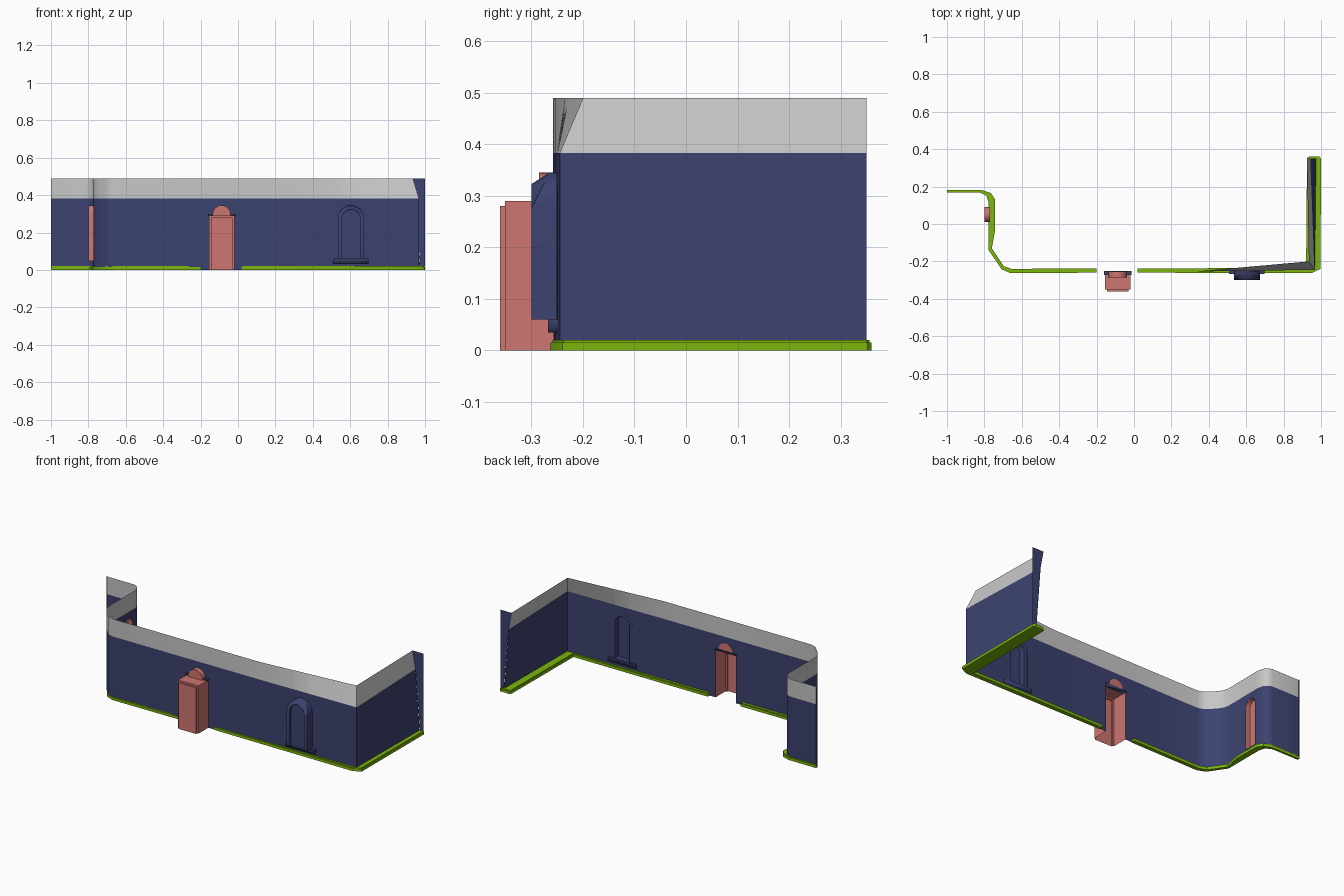
import bpy, bmesh, math
from mathutils import Vector

cube = bpy.data.objects.get("Cube")
if cube:
    bpy.data.objects.remove(cube, do_unlink=True)


def material(name, rgb):
    m = bpy.data.materials.new(name)
    m.use_nodes = True
    m.diffuse_color = (*rgb, 1)
    m.node_tree.nodes["Principled BSDF"].inputs["Base Color"].default_value = (*rgb, 1)
    return m


BLUE = material("navy blue", (0.045, 0.054, 0.16))
GREY = material("light grey", (0.57, 0.57, 0.57))
PINK = material("salmon pink", (0.61, 0.18, 0.16))
GREEN = material("leaf green", (0.2, 0.47, 0.004))


def finish(name, bm, mat, recalc=True):
    bmesh.ops.remove_doubles(bm, verts=bm.verts, dist=0.0003)
    if recalc:
        bmesh.ops.recalc_face_normals(bm, faces=bm.faces)
    me = bpy.data.meshes.new(name)
    bm.to_mesh(me)
    bm.free()
    me.materials.append(mat)
    ob = bpy.data.objects.new(name, me)
    bpy.context.collection.objects.link(ob)
    bpy.ops.object.select_all(action="DESELECT")
    ob.select_set(True)
    bpy.context.view_layer.objects.active = ob
    bpy.ops.object.shade_smooth_by_angle(angle=math.radians(35))
    return ob


def quad(bm, *pts):
    bm.faces.new([bm.verts.new(p) for p in pts])


def loft(name, loops, mat, cap=True, closed=True, bevel=0):
    """Skin successive outlines; the last one can be capped."""
    bm = bmesh.new()
    rows = [[bm.verts.new(p) for p in loop] for loop in loops]
    n = len(rows[0])
    for a, b in zip(rows, rows[1:]):
        for i in range(n if closed else n - 1):
            j = (i + 1) % n
            bm.faces.new((a[i], a[j], b[j], b[i]))
    if cap:
        face = bm.faces.new(rows[-1])
        if bevel:
            edges = [e for e in face.edges if not e.is_boundary]
            bmesh.ops.bevel(bm, geom=edges, offset=bevel, segments=2, affect="EDGES")
    return finish(name, bm, mat)


def box(name, lo, hi, mat):
    corners = [(lo[0], lo[1]), (hi[0], lo[1]), (hi[0], hi[1]), (lo[0], hi[1])]
    ob = loft(name, [[(x, y, z) for x, y in corners] for z in (lo[2], hi[2])], mat)
    bm = bmesh.new()
    bm.from_mesh(ob.data)
    bmesh.ops.holes_fill(bm, edges=bm.edges)
    bmesh.ops.recalc_face_normals(bm, faces=bm.faces)
    bm.to_mesh(ob.data)
    bm.free()


STEPS = 12


def arch(c, r, z0, spring):
    """Round-headed outline as (u, z) pairs."""
    turn = [math.pi * i / STEPS for i in range(STEPS + 1)]
    return [(c - r, z0)] + [(c - r * math.cos(a), spring + r * math.sin(a)) for a in turn] + [(c + r, z0)]


def on_front(pts, y):
    return [(u, y, z) for u, z in pts]


def on_side(pts, x):
    return [(x, u, z) for u, z in pts]


# Openings: centre, half width, sill height, spring height, rounded head
WINDOW = (0.604, 0.048, 0.06, 0.275, True)
DOOR = (-0.0875, 0.0675, 0.0, 0.29, False)
SIDE_DOOR = (0.05, 0.04, 0.048, 0.305, True)

# Wall plan: base, band height and top positions
BAND, TOP, FOOT = 0.383, 0.49, 0.016
left_plan = [(-1, .175), (-.82, .175), (-.8, .168), (-.785, .155), (-.775, .135),
             (-.77, .11), (-.772, -.14), (-.762, -.17), (-.745, -.195),
             (-.705, -.237), (-.685, -.25), (-.655, -.258), (.33, -.254)]
plan = [(p, p, p) for p in left_plan]
plan += [((.967, -.245), (.967, -.245), (.935, -.2)),
         ((.975, .35), (.945, .35), (.925, .35))]
holes = {5: (1, [SIDE_DOOR]), 11: (0, [DOOR]), 12: (0, [WINDOW])}


def head(hole, u):
    c, r, z0, spring, rounded = hole
    return spring + (math.sqrt(max(0, r * r - (u - c) ** 2)) if rounded else 0)


wall, band = bmesh.new(), bmesh.new()
for k, (a, b) in enumerate(zip(plan, plan[1:])):
    axis, cuts = holes.get(k, (0, []))
    start, end = a[0][axis], b[0][axis]
    ts = [0, 1]
    for c, r, *_ in cuts:
        us = [c - r * math.cos(math.pi * i / STEPS) for i in range(STEPS + 1)]
        if k == 11:
            us += [-0.2, 0.02]
        ts += [(u - start) / (end - start) for u in us]
    ts.sort()
    for t0, t1 in zip(ts, ts[1:]):
        b0, m0, h0, b1, m1, h1 = [Vector(a[i]).lerp(Vector(b[i]), t) for t in (t0, t1) for i in range(3)]

        def at(base, mid, z):
            return (*base.lerp(mid, max(0, z / BAND)), z)

        mid_u = (b0[axis] + b1[axis]) / 2
        foot = 0 if k == 11 and -0.2 < mid_u < 0.02 else FOOT
        hole = next((h for h in cuts if abs(mid_u - h[0]) < h[1]), None)
        spans = [(foot, foot, BAND, BAND)]
        if hole:
            spans = [(head(hole, b0[axis]), head(hole, b1[axis]), BAND, BAND)]
            if hole[2] > foot:
                spans.append((foot, foot, hole[2], hole[2]))
        for l0, l1, u0, u1 in spans:
            quad(wall, at(b0, m0, l0), at(b1, m1, l1), at(b1, m1, u1), at(b0, m0, u0))
        quad(band, (*m0, BAND), (*m1, BAND), (*h1, TOP), (*h0, TOP))
finish("wall", wall, BLUE, False)
finish("upper_band", band, GREY, False)

# End flanges closing the wall
flange = bmesh.new()
quad(flange, (.975, .35, .02), (1, .35, .02), (1, .35, BAND), (.945, .35, BAND))
quad(flange, (.945, .35, BAND), (1, .35, BAND), (1, .35, TOP), (.925, .35, TOP))
quad(flange, (-1, .169, .01), (-1, .183, .01), (-1, .183, TOP), (-1, .169, TOP))
finish("end_flanges", flange, BLUE)


# Skirting along the foot of the wall, broken at the door
def skirting(name, outer, inner):
    bm = bmesh.new()
    face = bm.faces.new([bm.verts.new((*p, 0)) for p in outer + inner[::-1]])
    made = bmesh.ops.extrude_face_region(bm, geom=[face])["geom"]
    bmesh.ops.translate(bm, vec=(0, 0, .02), verts=[v for v in made if isinstance(v, bmesh.types.BMVert)])
    rim = [e for e in bm.edges if all(v.co.z > .01 for v in e.verts)]
    bmesh.ops.bevel(bm, geom=rim, offset=.004, segments=2, affect="EDGES")
    bmesh.ops.triangulate(bm, faces=[f for f in bm.faces if len(f.verts) > 4])
    finish(name, bm, GREEN)


skirting("left_skirting",
         [(-1, .169), (-.825, .169), (-.79, .152), (-.777, .115), (-.777, -.14),
          (-.708, -.242), (-.66, -.263), (-.2, -.26)],
         [(-1, .182), (-.815, .182), (-.765, .165), (-.742, .13), (-.742, -.03),
          (-.76, -.13), (-.697, -.225), (-.655, -.24), (-.2, -.237)])
skirting("right_skirting",
         [(.02, -.26), (.95, -.263), (.997, -.24), (1, .352), (.99, .36)],
         [(.02, -.237), (.92, -.236), (.925, .352), (.935, .36)])

# Front door: deep box open to the inside, arched fanlight and lintel
c, r, z0, spring, _ = DOOR
frame = [(c - r, z0), (c - r, spring), (c + r, spring), (c + r, z0)]
loft("door_box", [on_front(frame, -.256), on_front(frame, -.361)], PINK, closed=False, bevel=.01)
fan = arch(c, .048, .292, .297)
loft("door_fanlight", [on_front(fan, -.254), on_front(fan, -.285)], PINK)
loft("door_fanlight_back", [on_front(fan, -.256), on_front(fan, -.254)], PINK)
box("door_lintel", (c - .073, -.272, .289), (c + .073, -.25, .299), BLUE)

# Side door: shallow arched niche
side = arch(*SIDE_DOOR[:4])
loft("side_door_niche", [on_side(side, -.771), on_side(side, -.799)], PINK)

# Window: arched niche, projecting surround and sill
inner = arch(*WINDOW[:4])
outer = arch(WINDOW[0], .07, WINDOW[2], WINDOW[3])
front_rim = [(u, -.30 + .5 * max(0, z - WINDOW[3]), z) for u, z in outer]
loft("window_niche", [on_front(inner, -.25), on_front(inner, -.285)], BLUE)
loft("window_surround", [on_front(outer, -.25), front_rim, on_front(inner, -.30),
                         on_front(inner, -.286)], BLUE, cap=False)
box("window_sill", (.507, -.268, .035), (.697, -.245, .06), BLUE)
